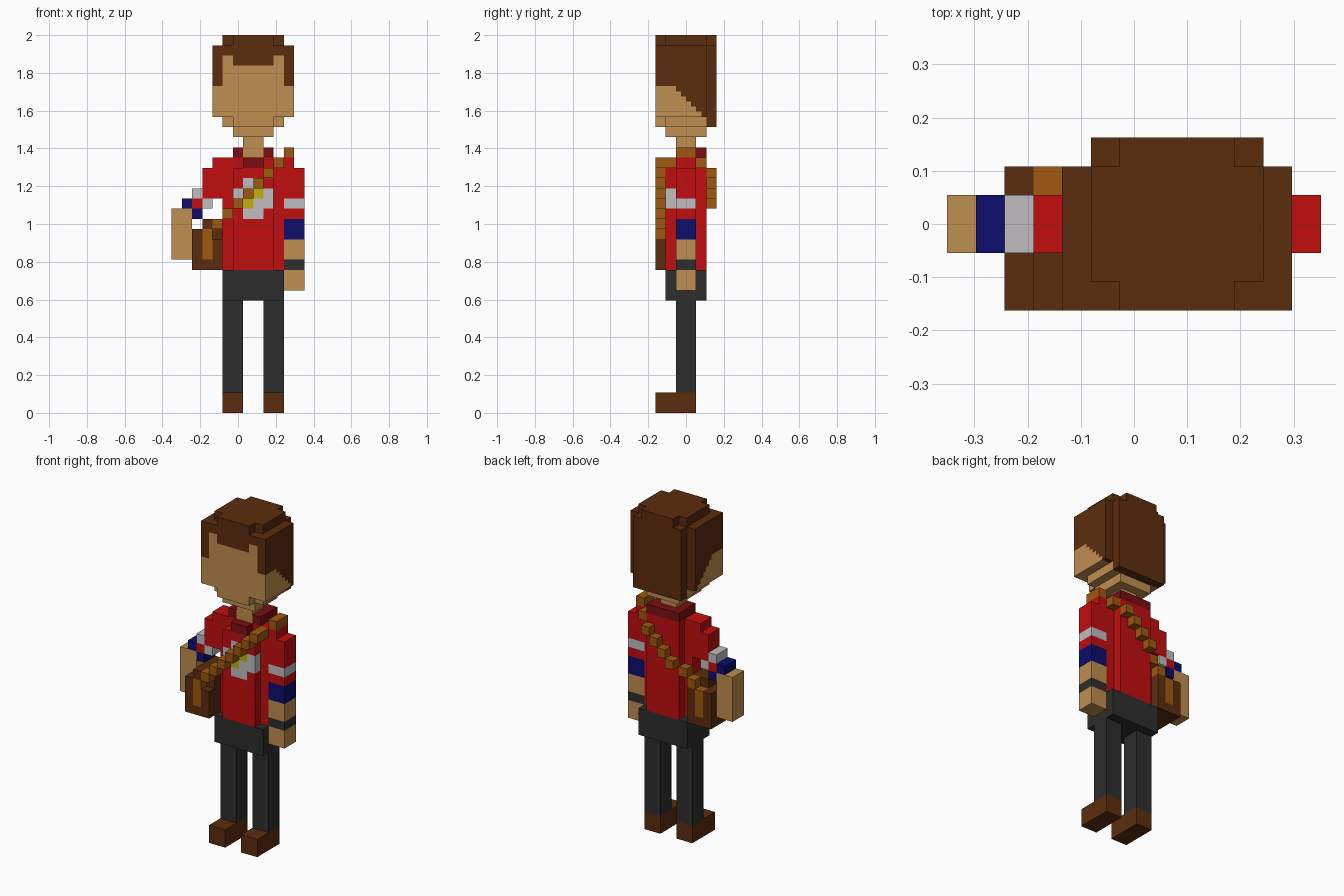
import bpy
import bmesh
from mathutils import Vector

if "Cube" in bpy.data.objects:
    bpy.data.objects.remove(bpy.data.objects["Cube"], do_unlink=True)

UNIT = 2 / 37              # one block of the figure
HALF = 2                   # grid cells per block
COLOURS = {
    "skin": (192, 142, 80), "brown": (92, 44, 14), "tan_leather": (160, 88, 14),
    "red": (194, 13, 15), "dark_red": (122, 13, 16), "light_grey": (192, 190, 192),
    "navy": (13, 13, 108), "charcoal": (45, 45, 45), "yellow": (192, 176, 14),
}


def linear(c):
    c /= 255
    return c / 12.92 if c <= 0.04045 else ((c + 0.055) / 1.055) ** 2.4


materials = {}
for name, rgb in COLOURS.items():
    mat = bpy.data.materials.new(name)
    colour = [linear(c) for c in rgb] + [1.0]
    mat.use_nodes = True
    mat.diffuse_color = colour
    bsdf = mat.node_tree.nodes["Principled BSDF"]
    bsdf.inputs["Base Color"].default_value = colour
    bsdf.inputs["Roughness"].default_value = 0.9
    materials[name] = mat

cells = {}


def box(part, colour, x, y, z):
    """Fill a block range; later boxes replace earlier ones."""
    rx, ry, rz = (range(round(a * HALF), round(b * HALF)) for a, b in (x, y, z))
    for i in rx:
        for j in ry:
            for k in rz:
                cells[i, j, k] = (part, colour)


def pair(part, colour, x, y, z):
    """The same box on both sides of the body's middle plane."""
    box("right_" + part, colour, x, y, z)
    box("left_" + part, colour, (16 - x[1], 16 - x[0]), y, z)


def block(part, colour, x, y, z):
    box(part, colour, (x, x + 1), (y, y + 1), (z, z + 1))


MID = (2, 4)               # depth of limbs and neck

# Shoes, legs and hips
pair("shoe", "brown", (5, 7), (0, 4), (0, 2))
pair("leg", "charcoal", (5, 7), MID, (2, 11))
box("hips", "charcoal", (5, 11), (1, 5), (11, 14))

# Shirt: core, chest and back layers, shoulders
box("shirt", "red", (5, 11), MID, (14, 25))
box("shirt", "red", (6, 10), (1, 5), (14, 24))
box("shirt", "red", (4, 12), MID, (24, 25))
box("shirt", "red", (6, 10), (4, 5), (24, 25))

# Collar and neck
box("collar", "dark_red", (6, 10), (2, 5), (25, 26))
box("collar", "dark_red", (7, 9), (1, 2), (24, 25))
box("neck", "skin", (7, 9), MID, (25, 27))

# Chest emblem
box("emblem", "light_grey", (7, 10), (1, 2), (20, 22))
box("emblem", "light_grey", (7, 9), (1, 2), (19, 20))
block("emblem", "light_grey", 6, 1, 21)
block("emblem", "light_grey", 7, 1, 22)
block("emblem", "yellow", 8, 1, 21)
block("emblem", "yellow", 7, 1, 20)

# Left arm, hanging, banded from hand to shoulder
level = 12
for colour, height in (("skin", 2), ("charcoal", 1), ("skin", 2), ("navy", 2),
                       ("red", 1), ("light_grey", 1), ("red", 3)):
    box("left_arm", colour, (11, 13), MID, (level, level + height))
    level += height

# Right arm, held out to the side
box("right_arm", "red", (3, 5), MID, (21, 24))
for colour, x, z in (("light_grey", 2, 21), ("light_grey", 3, 20), ("red", 2, 20),
                     ("navy", 1, 20), ("navy", 2, 19)):
    box("right_arm", colour, (x, x + 1), MID, (z, z + 1))
box("right_arm", "skin", (0, 2), MID, (15, 20))

# Satchel on the right hip
box("satchel", "brown", (2, 5), (0, 5), (14, 17))
box("satchel", "brown", (2, 4), (0, 5), (17, 18))
box("satchel", "brown", (4, 5), (1, 5), (17, 18))
box("satchel", "brown", (3, 5), (1, 4), (18, 19))
block("satchel", "brown", 3, 0, 18)
for y in (0, 4):
    box("satchel", "tan_leather", (3, 4), (y, y + 1), (15, 18))

# Strap: over the left shoulder, diagonal across chest and back
box("strap", "tan_leather", (11, 12), MID, (25, 26))
box("strap", "tan_leather", (10, 11), (0, 2), (24, 25))
block("strap", "tan_leather", 10, 4, 24)
for x in range(4, 10):
    block("strap", "tan_leather", x, 0, x + 14)
    block("strap", "tan_leather", x, 5 if x > 5 else 4, x + 14)

# Head: face, jaw and hair crown
box("head", "skin", (6, 10), (1, 5), (27, 28))
box("head", "skin", (5, 11), (1, 5), (28, 29))
box("head", "skin", (6, 10), (0, 1), (28, 29))
box("head", "skin", (5, 11), (0, 5), (29, 35))
box("hair", "brown", (5, 11), (0, 5), (35, 36))
box("hair", "brown", (6, 10), (0, 1), (34, 35))
box("hair", "brown", (6.5, 9.5), (0, 1), (34, 35))
box("hair", "brown", (5, 11), (5, 6), (28, 36))
box("hair", "brown", (5, 11), (1, 5), (36, 37))
box("hair", "brown", (6, 10), (0, 6), (36, 37))

# Sides of the head with a sloping hairline
for x in (4, 11):
    side = (x, x + 1)
    box("head", "skin", side, (0, 5), (29, 32))
    box("hair", "brown", side, (0, 5), (32, 36))
    for step in range(6):
        y = 2 + step / 2
        box("hair", "brown", side, (y, y + 0.5), (31.5 - step / 2, 32))

# One mesh per part, made of its outward faces only
for part in sorted({p for p, _ in cells.values()}):
    bm = bmesh.new()
    used = sorted({c for p, c in cells.values() if p == part})
    verts = {}

    def vert(corner):
        if corner not in verts:
            p = Vector(corner) / HALF - Vector((6.5, 3, 0))
            verts[corner] = bm.verts.new(p * UNIT)
        return verts[corner]

    for cell, (owner, colour) in cells.items():
        if owner != part:
            continue
        for axis in range(3):
            u, v = (axis + 1) % 3, (axis + 2) % 3
            for sign in (0, 1):
                near = list(cell)
                near[axis] += 2 * sign - 1
                if tuple(near) in cells:
                    continue
                ring = []
                for du, dv in ((0, 0), (1, 0), (1, 1), (0, 1)):
                    corner = list(cell)
                    corner[axis] += sign
                    corner[u] += du
                    corner[v] += dv
                    ring.append(vert(tuple(corner)))
                face = bm.faces.new(ring if sign else ring[::-1])
                face.material_index = used.index(colour)
    bmesh.ops.dissolve_limit(bm, angle_limit=0.01, verts=bm.verts[:],
                             edges=bm.edges[:], delimit={"MATERIAL"})
    mesh = bpy.data.meshes.new(part)
    bm.to_mesh(mesh)
    bm.free()
    for colour in used:
        mesh.materials.append(materials[colour])
    bpy.context.collection.objects.link(bpy.data.objects.new(part, mesh))
